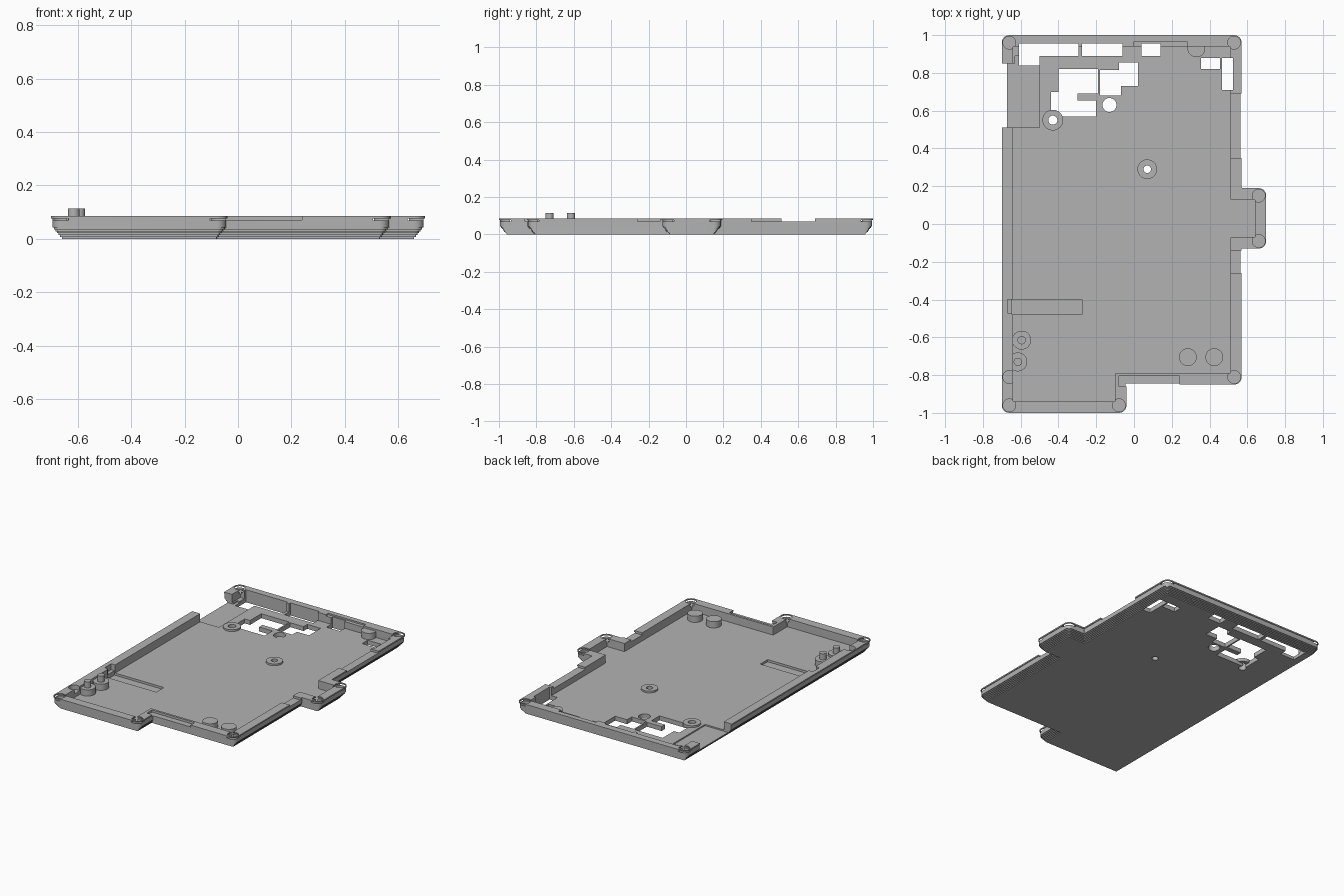
import bpy, bmesh, math
from mathutils import Vector

if "Cube" in bpy.data.objects:
    bpy.data.objects.remove(bpy.data.objects["Cube"])

grey = bpy.data.materials.new("plain grey")
grey.use_nodes = True
COLOR = (0.45, 0.45, 0.45, 1)
grey.diffuse_color = COLOR
grey.node_tree.nodes["Principled BSDF"].inputs["Base Color"].default_value = COLOR

FLOOR, RIM, CORNER = 0.03, 0.085, 0.04


def make(name, bm):
    bmesh.ops.recalc_face_normals(bm, faces=bm.faces)
    mesh = bpy.data.meshes.new(name)
    bm.to_mesh(mesh)
    bm.free()
    mesh.materials.append(grey)
    ob = bpy.data.objects.new(name, mesh)
    bpy.context.collection.objects.link(ob)
    return ob


def loft(name, rings, closed=False):
    """Skin a stack of rings; cap the ends, or join them when closed."""
    bm = bmesh.new()
    loops = [[bm.verts.new(p) for p in ring] for ring in rings]
    pairs = list(zip(loops, loops[1:]))
    if closed:
        pairs.append((loops[-1], loops[0]))
    else:
        bm.faces.new(loops[0])
        bm.faces.new(loops[-1])
    for a, b in pairs:
        for i in range(len(a)):
            j = (i + 1) % len(a)
            bm.faces.new((a[i], a[j], b[j], b[i]))
    return make(name, bm)


def prism(name, pts, z0, z1):
    return loft(name, [[(x, y, z) for x, y in pts] for z in (z0, z1)])


def rect(x0, x1, y0, y1):
    return [(x0, y0), (x1, y0), (x1, y1), (x0, y1)]


def circle(x, y, r, n=32):
    return [(x + r * math.cos(math.tau * (i + 0.5) / n),
             y + r * math.sin(math.tau * (i + 0.5) / n)) for i in range(n)]


def tube(name, x, y, r, hole, z0, z1):
    rows = [(r, z0), (r, z1), (hole, z1), (hole, z0)]
    return loft(name, [[(*p, z) for p in circle(x, y, q)] for q, z in rows], True)


# Tray footprint, counter-clockwise
OUTLINE = [Vector(p) for p in (
    (-0.7, -1), (-0.04, -1), (-0.04, -0.85), (0.57, -0.85), (0.57, -0.13),
    (0.7, -0.13), (0.7, 0.19), (0.57, 0.19), (0.57, 1), (-0.7, 1))]


def corners():
    for i, p in enumerate(OUTLINE):
        a = (p - OUTLINE[i - 1]).normalized()
        b = (OUTLINE[(i + 1) % len(OUTLINE)] - p).normalized()
        yield p, a, b, a.cross(b) > 0


def inset_ring(d, z):
    ring = []
    for p, a, b, convex in corners():
        q = p + d * (a.orthogonal() + b.orthogonal())
        r = max(CORNER - d, 0.004) if convex else 0.004
        c = q + r * (b - a)
        for k in range(7):
            t = math.pi / 2 * k / 6
            v = c + r * (a * math.sin(t) - b * math.cos(t))
            ring.append((v.x, v.y, z))
    return ring


# Stepped underside, upright wall, overhanging rim, inner cavity
rows = []
for i in range(6):
    d = 0.04 - 0.006 * i
    rows += [(d, 0.007 * i), (d, 0.007 * (i + 1))]
rows += [(0.005, 0.042), (0.005, 0.076), (0, 0.076), (0, RIM), (0.06, RIM), (0.06, FLOOR)]
tray = loft("tray", [inset_ring(d, z) for d, z in rows])


def cut(pts, z0=-0.05, z1=0.2):
    cutter = prism("cutter", pts, z0, z1)
    cutter.hide_render = True
    mod = tray.modifiers.new("cut", "BOOLEAN")
    mod.operation, mod.solver, mod.object = "DIFFERENCE", "EXACT", cutter
    bpy.context.view_layer.objects.active = tray
    bpy.ops.object.modifier_apply(modifier=mod.name)
    bpy.data.objects.remove(cutter)


# Side opening with its sunken panel
cut(rect(-0.75, -0.62, 0.51, 0.85), 0.021)
cut(rect(-0.63, -0.5, 0.51, 0.89), 0.021)

# Lowered stretches of rim
cut(rect(0.5, 0.6, 0.35, 0.69), 0.07)
cut(rect(0.5, 0.6, -0.26, -0.14), 0.07)
cut(rect(-0.08, 0.24, -0.86, -0.805), 0.07)
cut(rect(0, 0.28, 0.93, 0.965), 0.075)

# Cable groove and wall notch
cut(rect(-0.645, -0.275, -0.48, -0.4), 0.015)
cut(rect(-0.67, -0.63, -0.47, -0.4), 0.045)

# Connector windows through the floor
cut([(-0.61, 0.84), (-0.5, 0.84), (-0.5, 0.89), (-0.295, 0.89), (-0.295, 0.955), (-0.61, 0.955)])
for window in ((-0.275, -0.06, 0.89, 0.955), (0.04, 0.14, 0.89, 0.955),
               (0.355, 0.455, 0.82, 0.88), (0.465, 0.525, 0.71, 0.88)):
    cut(rect(*window))
cut([(-0.44, 0.57), (-0.2, 0.57), (-0.2, 0.655), (-0.3, 0.655), (-0.3, 0.69),
     (-0.19, 0.69), (-0.19, 0.82), (-0.4, 0.82), (-0.4, 0.7), (-0.44, 0.7)])
cut([(-0.18, 0.68), (-0.07, 0.68), (-0.07, 0.73), (0.02, 0.73), (0.02, 0.855),
     (-0.08, 0.855), (-0.08, 0.815), (-0.18, 0.815)])
for x, y, r in ((-0.13, 0.63, 0.037), (-0.43, 0.55, 0.024), (0.07, 0.29, 0.02)):
    cut(circle(x, y, r))

# Corner pockets, with a slot under the rim
for p, a, b, convex in corners():
    if convex:
        c = p + CORNER * (b - a)
        cut(circle(c.x, c.y, 0.034), 0.055)
        cut(circle(c.x, c.y, 0.043), 0.068, 0.077)
cut(circle(-0.66, -0.81, 0.034), 0.055)

# Screw bosses
parts = [tray,
         tube("screw_boss_back", -0.43, 0.55, 0.055, 0.024, FLOOR - 0.01, 0.042),
         tube("screw_boss_middle", 0.07, 0.29, 0.052, 0.02, FLOOR - 0.01, 0.042)]

# Support posts
for i, (x, y) in enumerate(((0.285, -0.705), (0.425, -0.705), (0.33, 0.93))):
    parts.append(prism(f"support_post_{i + 1}", circle(x, y, 0.047), FLOOR - 0.01, 0.072))

# Locating posts with pins
for i, (x, y) in enumerate(((-0.595, -0.615), (-0.615, -0.73))):
    parts.append(prism(f"locating_post_{i + 1}", circle(x, y, 0.05), FLOOR - 0.01, 0.072))
    parts.append(prism(f"locating_pin_{i + 1}", circle(x, y, 0.022), 0.07, 0.113))

bpy.ops.object.select_all(action="DESELECT")
for ob in parts:
    ob.select_set(True)
bpy.context.view_layer.objects.active = tray
bpy.ops.object.shade_smooth_by_angle(angle=math.radians(30))
